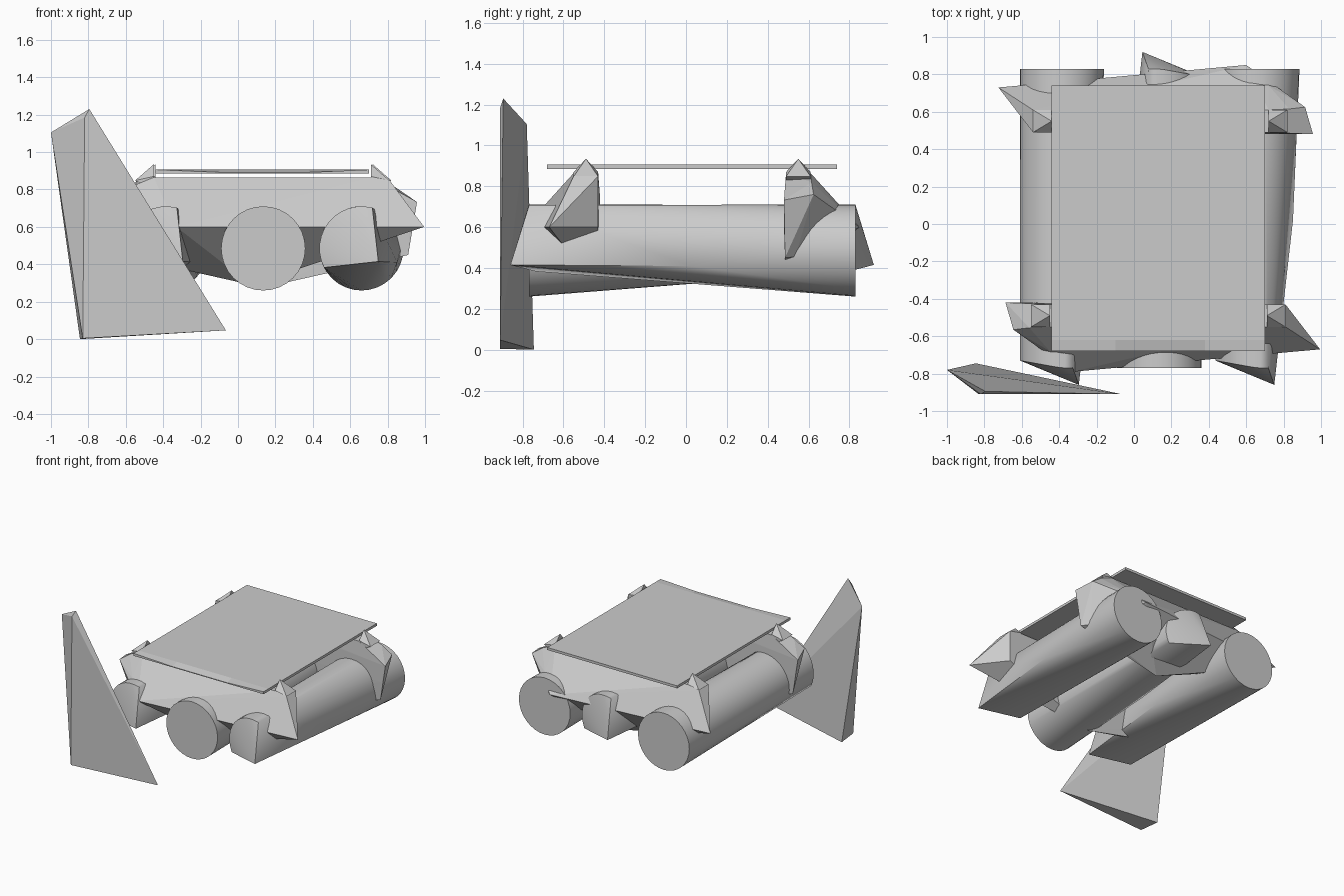
import bpy, bmesh
from math import sin, cos, pi, radians

cube = bpy.data.objects.get("Cube")
if cube:
    bpy.data.objects.remove(cube, do_unlink=True)

grey = bpy.data.materials.new("weathered grey")
grey.use_nodes = True
colour = (0.6, 0.6, 0.6, 1)
grey.diffuse_color = colour
grey.node_tree.nodes["Principled BSDF"].inputs["Base Color"].default_value = colour

CX, CY = 0.135, 0.03   # centre of the half-turn symmetry
R, ZC = 0.225, 0.485   # barrel radius and axis height


def finish(name, bm, smooth=False):
    bmesh.ops.recalc_face_normals(bm, faces=bm.faces)
    mesh = bpy.data.meshes.new(name)
    bm.to_mesh(mesh)
    bm.free()
    mesh.materials.append(grey)
    ob = bpy.data.objects.new(name, mesh)
    bpy.context.collection.objects.link(ob)
    if smooth:
        bpy.ops.object.select_all(action='DESELECT')
        ob.select_set(True)
        bpy.context.view_layer.objects.active = ob
        bpy.ops.object.shade_smooth_by_angle(angle=radians(25))
    return ob


def hull(name, points, turned=False, smooth=False):
    """Faceted solid around the points, optionally turned half round."""
    bm = bmesh.new()
    for x, y, z in points:
        if turned:
            x, y = 2 * CX - x, 2 * CY - y
        bm.verts.new((x, y, z))
    res = bmesh.ops.convex_hull(bm, input=bm.verts)
    loose = set(res["geom_interior"] + res["geom_unused"])
    bmesh.ops.delete(bm, geom=[v for v in loose if isinstance(v, bmesh.types.BMVert)],
                     context='VERTS')
    bmesh.ops.dissolve_limit(bm, angle_limit=radians(0.5), verts=bm.verts, edges=bm.edges)
    return finish(name, bm, smooth)


# Barrels: round at one end, worn down to a pointed stub at the other
def barrel(name, cx, turned=False):
    pts = [(cx + R * cos(a), 0.83, ZC + R * sin(a))
           for a in (2 * pi * i / 32 for i in range(32))]
    for i in range(13):
        a = radians(75 + 11 * i)
        pts.append((cx + R * cos(a), -0.77 + 0.04 * max(0, -cos(a)), ZC + R * sin(a)))
    pts += [(cx + 0.09, -0.86, 0.415), (cx + 0.19, 0.02, 0.41)]
    hull(name, pts, turned, True)


barrel("left_barrel", 0.66)
barrel("middle_barrel", CX, True)
barrel("right_barrel", -0.385)

# Cross beams with upright pegs at both ends
for side, turned in (("front", False), ("back", True)):
    hull(side + "_beam", [
        (-0.45, -0.55, 0.865), (0.71, -0.55, 0.865),
        (-0.45, -0.43, 0.865), (0.71, -0.43, 0.865),
        (0.81, -0.55, 0.85), (0.81, -0.43, 0.85), (0.81, -0.43, 0.6),
        (0.995, -0.67, 0.6), (-0.33, -0.79, 0.6),
        (-0.56, -0.555, 0.82), (-0.645, -0.565, 0.76), (-0.687, -0.42, 0.733),
        (-0.65, -0.42, 0.6), (-0.64, -0.425, 0.45), (-0.595, -0.475, 0.455),
        (-0.45, -0.68, 0.705), (0.07, -0.43, 0.29)], turned)
    for end, inner, outer in (("left", 0.71, 0.81), ("right", -0.45, -0.55)):
        hull(f"{side}_beam_{end}_peg", [
            (inner, -0.49, 0.935),
            (inner, -0.55, 0.87), (inner, -0.43, 0.87),
            (outer, -0.55, 0.848), (outer, -0.43, 0.848),
            (inner, -0.55, 0.8), (inner, -0.43, 0.8)], turned)

# Deck board with a shallow sag along its front edge
bm = bmesh.new()
bmesh.ops.create_cube(bm, size=1)
bmesh.ops.scale(bm, vec=(1.14, 1.42, 0.02), verts=bm.verts)
bmesh.ops.translate(bm, vec=(CX - 0.005, CY, 0.896), verts=bm.verts)
for axis, pos in ((0, -0.1), (0, 0.38), (1, -0.62)):
    co, no = [0, 0, 0], [0, 0, 0]
    co[axis], no[axis] = pos, 1
    bmesh.ops.bisect_plane(bm, geom=bm.verts[:] + bm.edges[:] + bm.faces[:],
                           plane_co=co, plane_no=no)
for v in bm.verts:
    if v.co.y < -0.65 and -0.2 < v.co.x < 0.5 and v.co.z > 0.896:
        v.co.z -= 0.014
finish("deck", bm)

# Steering blade standing at the front corner
hull("steering_blade", [
    (-1, -0.78, 1.105), (-0.795, -0.895, 1.23), (-0.82, -0.91, 1.185),
    (-0.065, -0.91, 0.047), (-0.83, -0.91, 0.004), (-0.845, -0.745, 0.0)])
